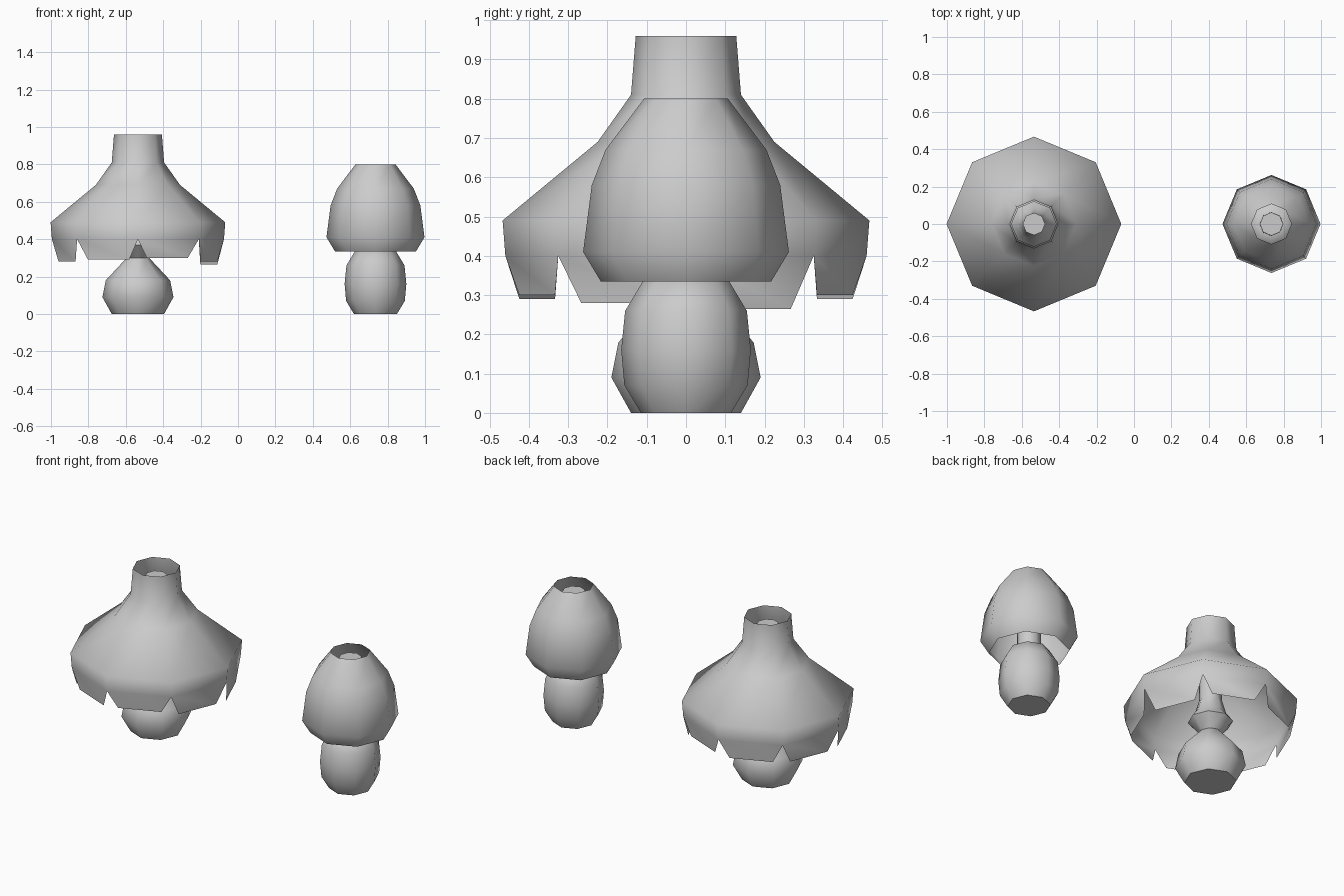
import bpy, bmesh
from math import cos, sin, pi, radians
from mathutils import Vector

if "Cube" in bpy.data.objects:
    bpy.data.objects.remove(bpy.data.objects["Cube"])

SIDES = 8
LAMP_A_X, LAMP_B_X = -0.535, 0.735


def finish(name, bm, x):
    bmesh.ops.recalc_face_normals(bm, faces=bm.faces)
    mesh = bpy.data.meshes.new(name)
    bm.to_mesh(mesh)
    bm.free()
    obj = bpy.data.objects.new(name, mesh)
    bpy.context.collection.objects.link(obj)
    obj.location.x = x
    bpy.ops.object.select_all(action='DESELECT')
    obj.select_set(True)
    bpy.context.view_layer.objects.active = obj
    bpy.ops.object.shade_smooth_by_angle(angle=radians(60))
    return obj


def lathe(profile, capped):
    """Eight-sided turned surface from (radius, z) points."""
    bm = bmesh.new()
    rings = [[bm.verts.new((r * cos(2 * pi * i / SIDES), r * sin(2 * pi * i / SIDES), z))
              for i in range(SIDES)] for r, z in profile]
    for lo, hi in zip(rings, rings[1:]):
        for i in range(SIDES):
            j = (i + 1) % SIDES
            bm.faces.new((lo[i], lo[j], hi[j], hi[i]))
    if capped:
        bm.faces.new(rings[0])
        bm.faces.new(rings[-1])
    return bm, rings


# Large lamp: bulbous base, flared collar and stem
bm, _ = lathe([(0.14, 0), (0.19, 0.09), (0.172, 0.18), (0.06, 0.30), (0.122, 0.37),
               (0.085, 0.42), (0.062, 0.50), (0.06, 0.91)], True)
finish("large_lamp_base", bm, LAMP_A_X)

# Large lamp: open shade with a skirt of separate flaps
bm, rings = lathe([(0.46, 0.40), (0.467, 0.49), (0.225, 0.69), (0.14, 0.81), (0.128, 0.96)], False)
flap_z = [0.265, 0.30, 0.29, 0.285, 0.28, 0.29, 0.30, 0.28]
for i, z in enumerate(flap_z):
    a, b = rings[0][i], rings[0][(i + 1) % SIDES]
    low = []
    for t in (0.15, 0.85):
        p = a.co.lerp(b.co, t) * 0.965
        low.append(bm.verts.new(Vector((p.x, p.y, z))))
    bm.faces.new((a, low[0], low[1], b))
finish("large_lamp_shade", bm, LAMP_A_X)

# Small lamp: barrel base with stem
bm, _ = lathe([(0.115, 0), (0.157, 0.07), (0.165, 0.16), (0.155, 0.26), (0.11, 0.335),
               (0.064, 0.345), (0.062, 0.765)], True)
finish("small_lamp_base", bm, LAMP_B_X)

# Small lamp: open dome shade
bm, _ = lathe([(0.217, 0.335), (0.262, 0.41), (0.24, 0.58), (0.205, 0.67), (0.107, 0.80)], False)
finish("small_lamp_shade", bm, LAMP_B_X)
